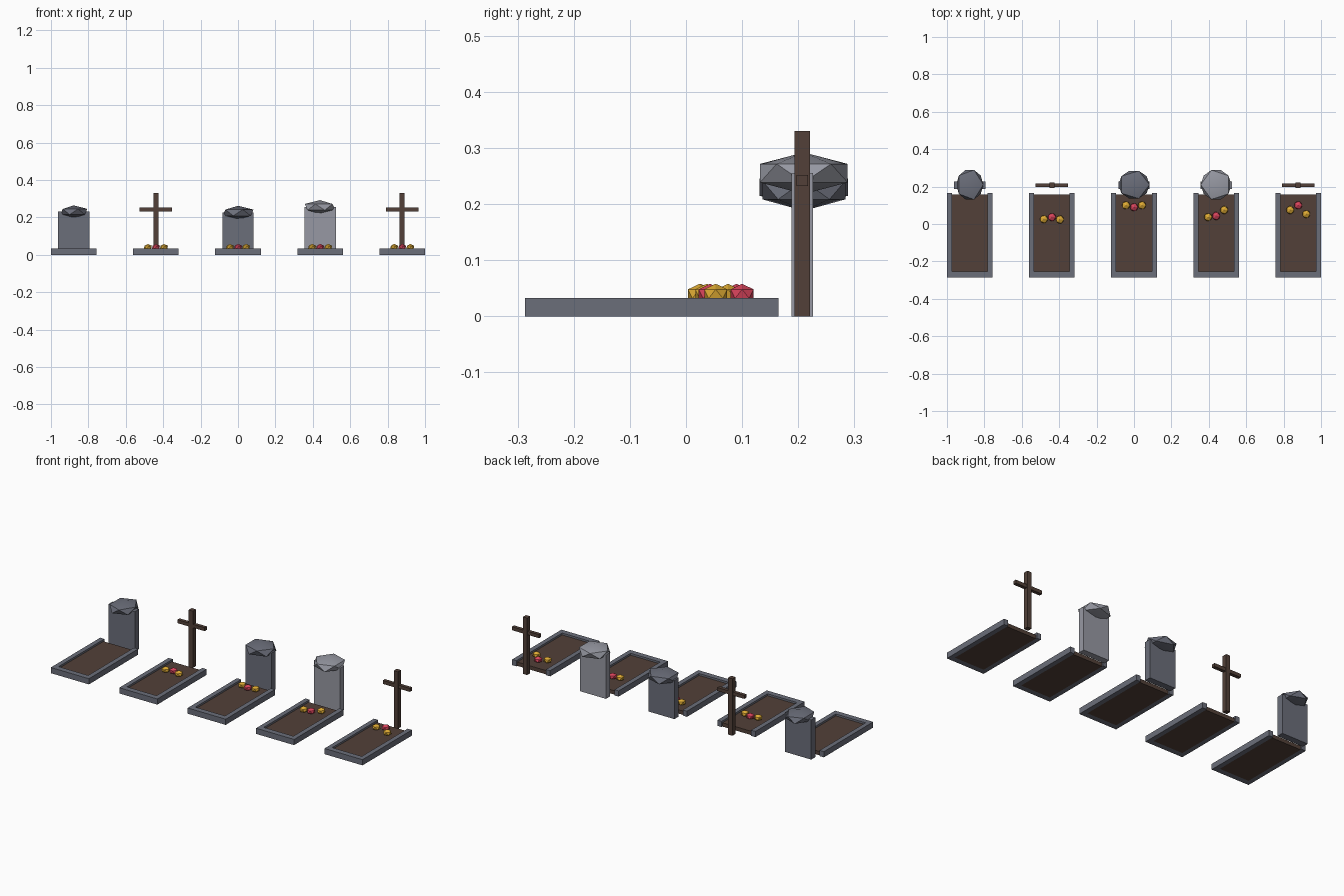
import bpy
from math import radians

if "Cube" in bpy.data.objects:
    bpy.data.objects.remove(bpy.data.objects["Cube"])


def material(name, rgb):
    m = bpy.data.materials.new(name)
    lin = [(c / 255 / 12.92) if c < 11 else ((c / 255 + 0.055) / 1.055) ** 2.4 for c in rgb]
    m.diffuse_color = (*lin, 1)
    m.use_nodes = True
    m.node_tree.nodes["Principled BSDF"].inputs["Base Color"].default_value = m.diffuse_color
    return m


STONE = material("slate_stone", (107, 110, 122))
PALE = material("pale_stone", (151, 153, 163))
SOIL = material("soil", (82, 64, 56))
WOOD = material("dark_wood", (82, 64, 56))
YELLOW = material("yellow_petals", (224, 172, 52))
RED = material("red_petals", (218, 68, 92))


def box(name, mat, x, y, z):
    """Box from (min, max) ranges on each axis."""
    bpy.ops.mesh.primitive_cube_add(size=1, location=[(a + b) / 2 for a, b in (x, y, z)])
    ob = bpy.context.object
    ob.name = name
    ob.scale = [b - a for a, b in (x, y, z)]
    bpy.ops.object.transform_apply(location=False, rotation=False, scale=True)
    ob.data.materials.append(mat)


def gem(name, mat, loc, scale, turn=0):
    """Squashed icosahedron, smooth across shallow edges."""
    bpy.ops.mesh.primitive_ico_sphere_add(subdivisions=1, radius=1, location=loc)
    ob = bpy.context.object
    ob.name = name
    ob.rotation_euler.z = radians(turn)
    ob.scale = scale
    bpy.ops.object.transform_apply(location=False, rotation=True, scale=True)
    ob.data.materials.append(mat)
    bpy.ops.object.shade_smooth_by_angle(angle=radians(30))


def plot(cx):
    # stone kerb on three sides, soil bed inside
    for s in (-1, 1):
        a, b = sorted((cx + s * 0.095, cx + s * 0.122))
        box("side_kerb", STONE, (a, b), (-0.287, 0.165), (0, 0.033))
    box("front_kerb", STONE, (cx - 0.095, cx + 0.095), (-0.287, -0.255), (0, 0.033))
    box("soil_bed", SOIL, (cx - 0.095, cx + 0.095), (-0.255, 0.157), (0, 0.022))


def headstone(cx, top, mat, cap, turn):
    box("headstone", mat, (cx - 0.084, cx + 0.084), (0.188, 0.226), (0, top))
    gem("headstone_cap", mat, (cx, 0.21, top), cap, turn)


def cross(cx):
    box("cross_post", WOOD, (cx - 0.0135, cx + 0.0135), (0.193, 0.221), (0, 0.33))
    box("cross_bar", WOOD, (cx - 0.087, cx + 0.087), (0.197, 0.217), (0.232, 0.252))


def flowers(cx, ys):
    # yellow, red, yellow across the bed
    for dx, y, mat in zip((-0.043, 0, 0.043), ys, (YELLOW, RED, YELLOW)):
        gem("flower", mat, (cx + dx, y, 0.04), (0.024, 0.024, 0.018))


X = (-0.878, -0.439, 0, 0.439, 0.878)
for cx in X:
    plot(cx)

headstone(X[0], 0.23, STONE, (0.081, 0.093, 0.034), 0)
headstone(X[2], 0.225, STONE, (0.093, 0.087, 0.037), 0)
headstone(X[3], 0.255, PALE, (0.092, 0.092, 0.037), 180)
cross(X[1])
cross(X[4])

flowers(X[1], (0.026, 0.037, 0.024))
flowers(X[2], (0.10, 0.09, 0.10))
flowers(X[3], (0.037, 0.043, 0.075))
flowers(X[4], (0.075, 0.10, 0.053))
